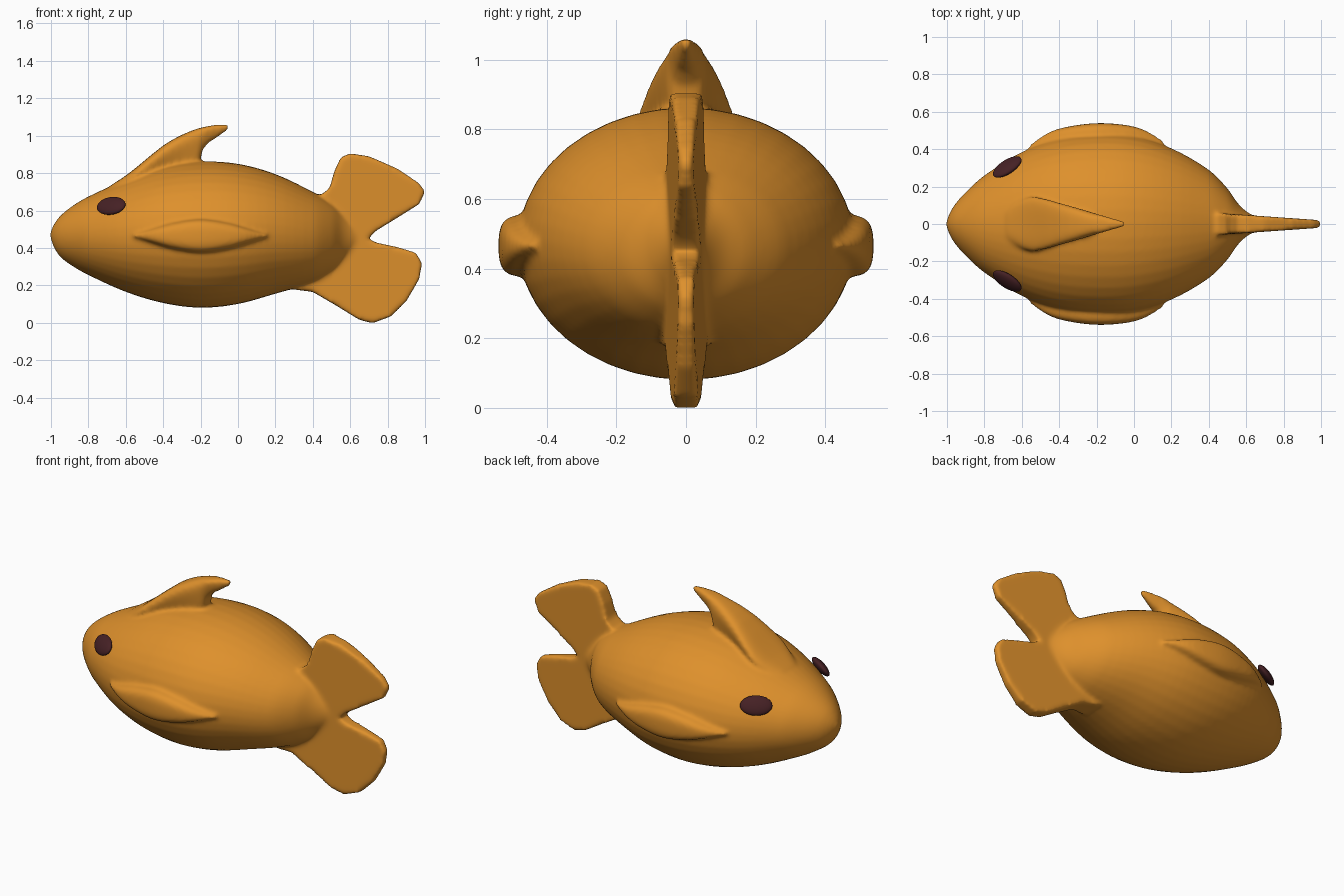
import bpy, bmesh, math
from mathutils import Vector

if "Cube" in bpy.data.objects:
    bpy.data.objects.remove(bpy.data.objects["Cube"])


def material(name, rgb):
    m = bpy.data.materials.new(name)
    m.diffuse_color = (*rgb, 1)
    m.use_nodes = True
    m.node_tree.nodes["Principled BSDF"].inputs["Base Color"].default_value = m.diffuse_color
    return m


def smooth_rows(rows, steps):
    """Catmull-Rom interpolation between table rows."""
    out = []
    for i in range(len(rows) - 1):
        a, b, c, d = rows[max(i - 1, 0)], rows[i], rows[i + 1], rows[min(i + 2, len(rows) - 1)]
        # tangents allow for uneven spacing along x
        h = c[0] - b[0]
        for k in range(steps):
            t = k / steps
            row = []
            for p, q, r, s in zip(a, b, c, d):
                m0 = (r - p) / (c[0] - a[0]) * h
                m1 = (s - q) / (d[0] - b[0]) * h
                row.append((2*t**3 - 3*t**2 + 1)*q + (t**3 - 2*t**2 + t)*m0
                           + (3*t**2 - 2*t**3)*r + (t**3 - t**2)*m1)
            out.append(row)
    return out + [list(rows[-1])]


def loft(bm, rows, power=1.0, pinch=0.0, steps=4, n=40):
    """Skin sections along x; row = x, centre y, half width, z low, z high."""
    rings = []
    for x, cy, w, lo, hi in smooth_rows(rows, steps):
        ring = []
        for k in range(n):
            a = 2 * math.pi * k / n
            c, s = math.cos(a), math.sin(a)
            c = math.copysign(abs(c) ** power, c)
            s = math.copysign(abs(s) ** power, s)
            y = cy + w * c * (1 - pinch + pinch * s)
            ring.append(bm.verts.new((x, y, (lo + hi) / 2 + s * (hi - lo) / 2)))
        rings.append(ring)
    for r, q in zip(rings, rings[1:]):
        for k in range(n):
            bm.faces.new((r[k], r[(k + 1) % n], q[(k + 1) % n], q[k]))
    bm.faces.new(rings[0][::-1])
    bm.faces.new(rings[-1])


bm = bmesh.new()

# Body: half widths and low/high lines along the length
body = [(-1.003, .012, .455, .485), (-.985, .06, .405, .525), (-.95, .115, .352, .572),
        (-.88, .19, .30, .628), (-.8, .26, .255, .675), (-.6, .385, .165, .765),
        (-.4, .457, .105, .835), (-.2, .482, .08, .862), (0, .47, .10, .85),
        (.2, .405, .155, .795), (.4, .29, .215, .70), (.5, .19, .27, .64),
        (.56, .105, .32, .59), (.62, .055, .37, .54), (.68, .03, .42, .49)]
loft(bm, [(x, 0, w, lo, hi) for x, w, lo, hi in body])

# Dorsal fin: broad at the front, swept back to a point
dorsal = [(-.68, .10, .60, .735), (-.6, .15, .65, .787), (-.53, .168, .69, .842),
          (-.4, .13, .75, .948), (-.3, .097, .78, 1.005), (-.215, .068, .80, 1.039),
          (-.19, .06, .925, 1.045), (-.12, .037, .985, 1.058), (-.053, .016, 1.03, 1.06)]
loft(bm, [(x, 0, w, lo, hi) for x, w, lo, hi in dorsal], .6, .2, 2)

# Side fins: lens-shaped ridges
side = [(-.56, .425, .008), (-.45, .492, .04), (-.35, .521, .068), (-.2, .539, .088),
        (-.05, .53, .068), (.05, .505, .04), (.16, .445, .008)]
for sgn in (-1, 1):
    loft(bm, [(x, sgn * (y - .07), .07, .465 - h, .465 + h) for x, y, h in side], .65)

# Tail: two-lobed plate that thins toward the tips
tail = [(.3, .3), (.3, .178), (.4, .165), (.52, .095), (.65, .015), (.72, -.002), (.82, .035),
        (.9, .115), (.97, .235), (.985, .32), (.95, .375), (.85, .405), (.74, .428),
        (.695, .45), (.735, .49), (.85, .56), (.97, .635), (1.003, .70), (.97, .745),
        (.85, .825), (.7, .89), (.6, .905), (.55, .885), (.515, .81), (.49, .72),
        (.45, .688), (.3, .62)]
faces = []
for sgn in (-1, 1):
    faces.append([bm.verts.new((x, sgn * (.048 - .07 * (x - .6)), z)) for x, z in tail])
bm.faces.new(faces[0])
bm.faces.new(faces[1][::-1])
for k in range(len(tail)):
    j = (k + 1) % len(tail)
    bm.faces.new((faces[0][k], faces[1][k], faces[1][j], faces[0][j]))
bmesh.ops.recalc_face_normals(bm, faces=bm.faces)

# Melt everything into one soft skin
mesh = bpy.data.meshes.new("fish_body")
bm.to_mesh(mesh)
bm.free()
fish = bpy.data.objects.new("fish_body", mesh)
bpy.context.collection.objects.link(fish)
mesh.materials.append(material("orange_skin", (.73, .28, .025)))
remesh = fish.modifiers.new("fuse", 'REMESH')
remesh.mode = 'VOXEL'
remesh.voxel_size = .011
remesh.use_smooth_shade = True
soften = fish.modifiers.new("soften", 'SMOOTH')
soften.factor = .5
soften.iterations = 10

# Eyes: flattened ovals lying on the skin
dark = material("dark_eye", (.06, .015, .018))
for side_name, sgn in (("left", -1), ("right", 1)):
    bpy.ops.mesh.primitive_uv_sphere_add(segments=32, ring_count=16, radius=1,
                                         location=(-.678, sgn * .305, .625))
    eye = bpy.context.object
    eye.name = side_name + "_eye"
    eye.rotation_euler = Vector((-.8, sgn * 1.24, 1.02)).to_track_quat('Z', 'Y').to_euler()
    eye.scale = (.088, .056, .025)
    eye.data.materials.append(dark)
    bpy.ops.object.shade_smooth()
